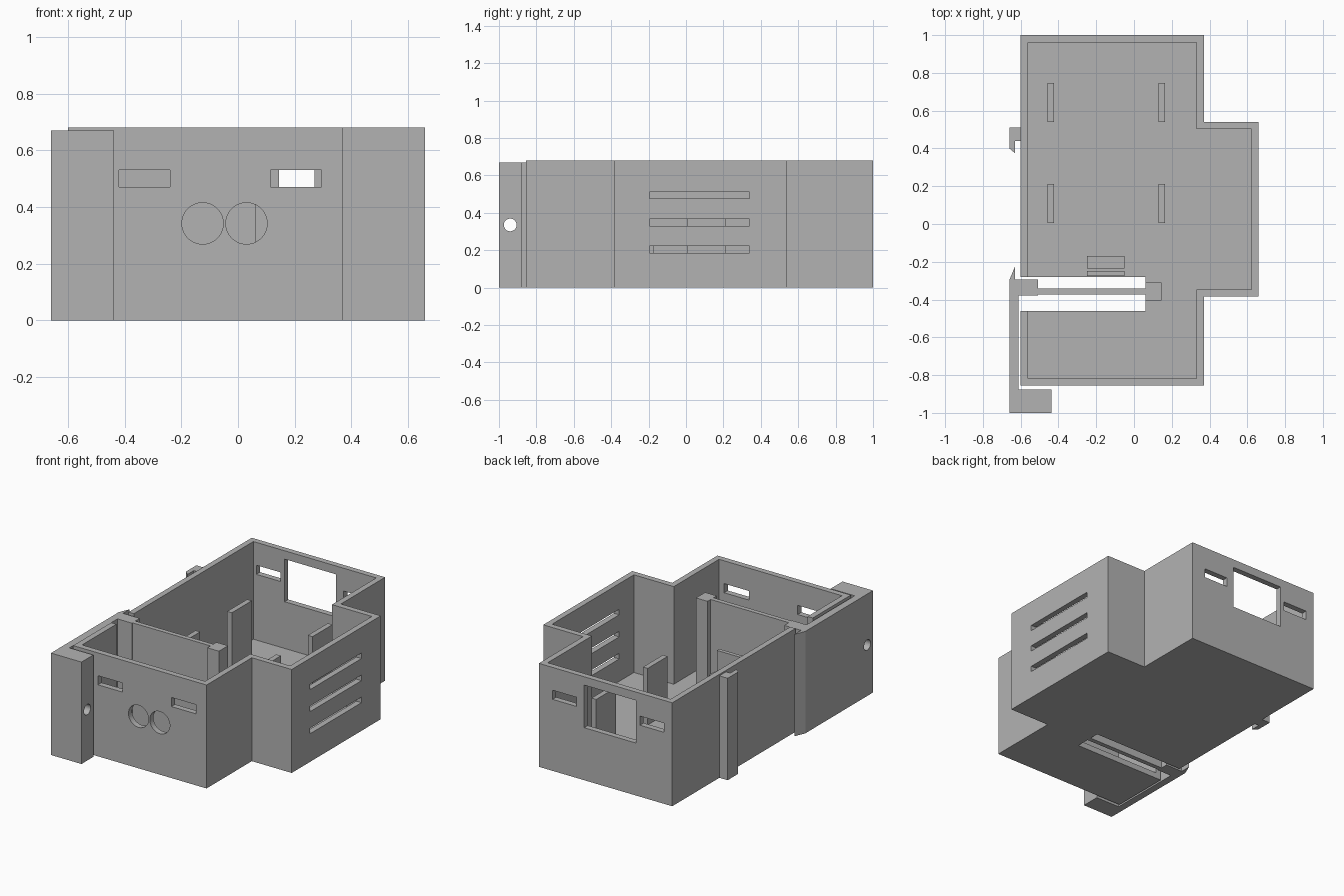
import bpy
import bmesh
from math import pi
from mathutils import Matrix

old = bpy.data.objects.get("Cube")
if old:
    bpy.data.objects.remove(old, do_unlink=True)

grey = bpy.data.materials.new("plain grey")
grey.use_nodes = True
grey.diffuse_color = (0.45, 0.45, 0.45, 1)
grey.node_tree.nodes["Principled BSDF"].inputs["Base Color"].default_value = grey.diffuse_color


def finish(name, bm):
    bmesh.ops.recalc_face_normals(bm, faces=bm.faces[:])
    mesh = bpy.data.meshes.new(name)
    bm.to_mesh(mesh)
    bm.free()
    mesh.materials.append(grey)
    obj = bpy.data.objects.new(name, mesh)
    bpy.context.collection.objects.link(obj)
    return obj


def prism(name, points, z0, z1):
    """Extrude a plan outline from z0 up to z1."""
    bm = bmesh.new()
    face = bm.faces.new([bm.verts.new((x, y, z0)) for x, y in points])
    grown = bmesh.ops.extrude_face_region(bm, geom=[face])["geom"]
    top = [v for v in grown if isinstance(v, bmesh.types.BMVert)]
    bmesh.ops.translate(bm, verts=top, vec=(0, 0, z1 - z0))
    return finish(name, bm)


def box(name, x0, x1, y0, y1, z0, z1):
    return prism(name, [(x0, y0), (x1, y0), (x1, y1), (x0, y1)], z0, z1)


def cylinder(name, centre, radius, depth, axis):
    bm = bmesh.new()
    bmesh.ops.create_cone(bm, cap_ends=True, segments=48, radius1=radius,
                          radius2=radius, depth=depth)
    bm.transform(Matrix.Translation(centre) @ Matrix.Rotation(pi / 2, 4, axis))
    return finish(name, bm)


def cut(target, cutter):
    """Subtract the cutter for good, then discard it."""
    cutter.hide_render = True
    mod = target.modifiers.new("cut", "BOOLEAN")
    mod.operation = "DIFFERENCE"
    mod.solver = "EXACT"
    mod.object = cutter
    bpy.context.view_layer.objects.active = target
    bpy.ops.object.modifier_apply(modifier=mod.name)
    bpy.data.objects.remove(cutter, do_unlink=True)


def footprint(inset):
    """Case outline with the side bay, moved inward by inset."""
    left, right, bay = -0.6 + inset, 0.37 - inset, 0.66 - inset
    front, back = -0.855 + inset, 1.0 - inset
    bay_front, bay_back = -0.385 + inset, 0.54 - inset
    return [(left, front), (right, front), (right, bay_front), (bay, bay_front),
            (bay, bay_back), (right, bay_back), (right, back), (left, back)]


HEIGHT, WALL, CLIP = 0.68, 0.038, 0.67

# Open-topped case
case = prism("case", footprint(0), 0, HEIGHT)
cut(case, prism("cavity", footprint(WALL), WALL, 1))

# Channel for the clip through the floor and left wall
cut(case, box("clip_channel", -0.7, 0.06, -0.46, -0.28, -0.1, 1))

# Front and back slots
for x in (-0.42, 0.115):
    cut(case, box("front_slot", x, x + 0.18, -0.95, -0.75, 0.47, 0.53))
for x in (-0.54, 0.095):
    cut(case, box("back_slot", x, x + 0.175, 0.9, 1.1, 0.47, 0.53))

# Back window
cut(case, box("back_window", -0.335, 0.04, 0.9, 1.1, 0.345, 0.625))

# Round front ports
for x in (-0.125, 0.03):
    cut(case, cylinder("port", (x, -0.85, 0.342), 0.073, 0.2, "X"))

# Vents in the side bay
for z in (0.185, 0.33, 0.475):
    cut(case, box("vent", 0.55, 0.75, -0.195, 0.34, z, z + 0.037))

# Board supports
for side, x in (("right", -0.457), ("left", 0.13)):
    for end, y in (("front", 0.005), ("back", 0.54)):
        box(f"{end}_{side}_support", x, x + 0.034, y, y + 0.207, 0.02, 0.41)
box("board_rest", -0.25, -0.05, -0.235, -0.17, 0.02, 0.27)
box("board_stop", -0.25, -0.05, -0.275, -0.25, 0.02, 0.4)

# Fixed rail hook on the right wall
prism("rail_hook", [(-0.66, 0.51), (-0.598, 0.51), (-0.598, 0.44), (-0.63, 0.44),
                    (-0.63, 0.375), (-0.66, 0.4)], 0, CLIP)

# Sprung clip: pull block, side plate, hooked head and thin spring arm
clip = prism("spring_clip", [
    (-0.66, -1), (-0.438, -1), (-0.438, -0.877), (-0.612, -0.877),
    (-0.612, -0.378), (-0.508, -0.378), (-0.508, -0.372), (0.065, -0.372),
    (0.065, -0.342), (-0.508, -0.342), (-0.508, -0.295), (-0.63, -0.295),
    (-0.63, -0.225), (-0.66, -0.297)], 0, CLIP)
cut(clip, cylinder("pull_hole", (-0.55, -0.94, 0.335), 0.034, 0.5, "Y"))
box("spring_anchor", 0.06, 0.145, -0.405, -0.31, 0.02, CLIP)
